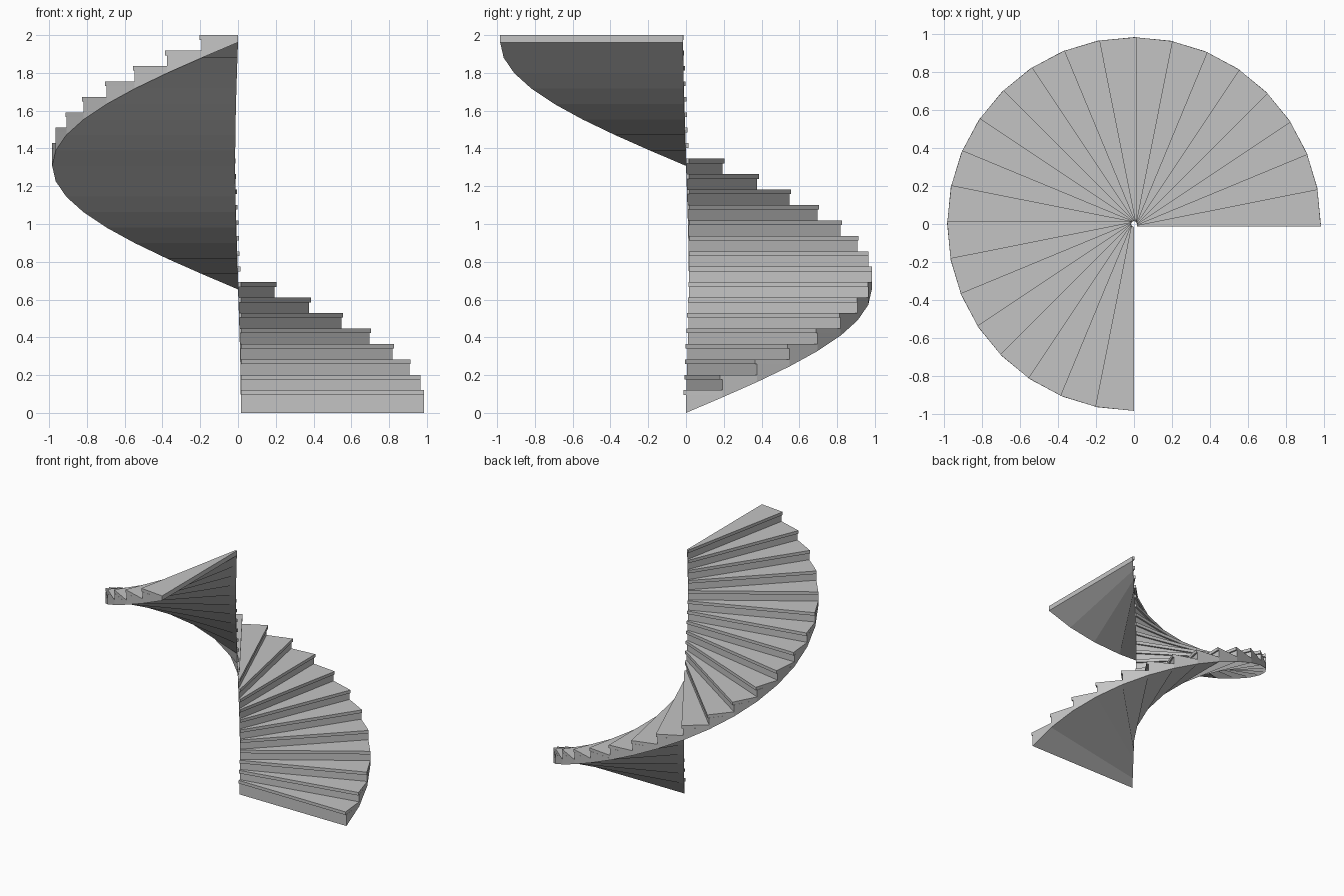
import bpy, bmesh
from math import cos, sin, radians
from mathutils import Vector

cube = bpy.data.objects.get("Cube")
if cube:
    bpy.data.objects.remove(cube, do_unlink=True)

STEPS = 24
TURN = radians(270) / STEPS
INNER, OUTER = 0.015, 0.984
RISE = 1.88 / (STEPS - 1)
FIRST_TOP = 0.12
TREAD = 0.025
NOSING = 0.012

stone = bpy.data.materials.new("light_grey")
stone.use_nodes = True
GREY = (0.55, 0.55, 0.55, 1)
stone.diffuse_color = GREY
stone.node_tree.nodes["Principled BSDF"].inputs["Base Color"].default_value = GREY


def polar(radius, angle, z, forward=0.0):
    """Point on a radial line, pushed towards the foot of the stair."""
    return Vector((radius * cos(angle) + forward * sin(angle),
                   radius * sin(angle) - forward * cos(angle), z))


def wedge(bm, step, low_front, low_back, top, forward, back):
    """One step-shaped block: bottom may slope, top is level."""
    a, b = step * TURN, (step + 1) * TURN
    corners = [(INNER, a, forward), (OUTER, a, forward), (OUTER, b, 0), (INNER, b, 0)]
    lows = (low_front, low_front, low_back, low_back)
    low = [bm.verts.new(polar(r, t, z, f)) for (r, t, f), z in zip(corners, lows)]
    high = [bm.verts.new(polar(r, t, top, f)) for r, t, f in corners]
    bm.faces.new(low[::-1])
    bm.faces.new(high)
    for i in range(4):
        if i == 2 and not back:
            continue
        j = (i + 1) % 4
        bm.faces.new((low[i], low[j], high[j], high[i]))


def finish(bm, name):
    bmesh.ops.remove_doubles(bm, verts=bm.verts, dist=0.0001)
    mesh = bpy.data.meshes.new(name)
    bm.to_mesh(mesh)
    bm.free()
    mesh.materials.append(stone)
    obj = bpy.data.objects.new(name, mesh)
    bpy.context.collection.objects.link(obj)
    return obj


# Risers and the continuous sloping underside
bm = bmesh.new()
for i in range(STEPS):
    top = FIRST_TOP + i * RISE - TREAD
    wedge(bm, i, i * RISE, (i + 1) * RISE, top, 0, i == STEPS - 1)
body = finish(bm, "stair_body")
bpy.ops.object.select_all(action='DESELECT')
body.select_set(True)
bpy.context.view_layer.objects.active = body
bpy.ops.object.shade_smooth_by_angle(angle=radians(30))

# Treads with a small nosing over each riser
bm = bmesh.new()
for i in range(STEPS):
    top = FIRST_TOP + i * RISE
    wedge(bm, i, top - TREAD, top - TREAD, top, NOSING, True)
finish(bm, "treads")
